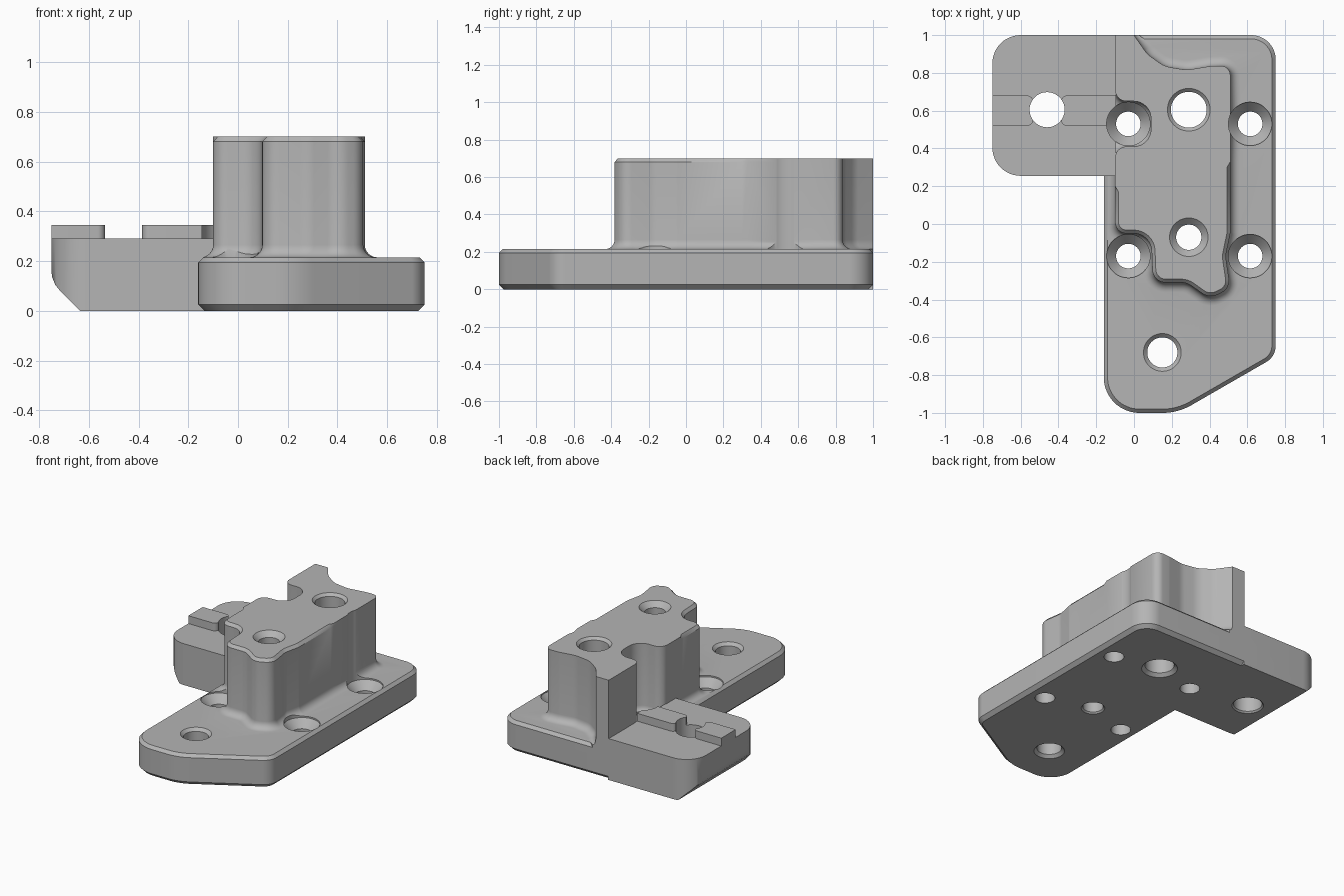
import bpy, bmesh, math
from mathutils import Vector

if "Cube" in bpy.data.objects:
    bpy.data.objects.remove(bpy.data.objects["Cube"])

grey = bpy.data.materials.new("machined_grey")
grey.use_nodes = True
grey.diffuse_color = (0.46, 0.46, 0.46, 1)
grey.node_tree.nodes["Principled BSDF"].inputs["Base Color"].default_value = grey.diffuse_color


def rounded(corners, steps=8):
    """Closed outline from (x, y, radius) corners, listed counter-clockwise."""
    out = []
    n = len(corners)
    for i, (x, y, r) in enumerate(corners):
        p = Vector((x, y))
        if not r:
            out.append(p)
            continue
        a = Vector(corners[i - 1][:2]) - p
        b = Vector(corners[(i + 1) % n][:2]) - p
        half = a.angle(b) / 2
        t = min(r / math.tan(half), 0.48 * a.length, 0.48 * b.length)
        r = t * math.tan(half)
        a.normalize()
        b.normalize()
        centre = p + (a + b).normalized() * r / math.sin(half)
        u, v = p + a * t - centre, p + b * t - centre
        sweep = u.angle(v)
        for k in range(steps + 1):
            f = k / steps
            out.append(centre + (u * math.sin((1 - f) * sweep) + v * math.sin(f * sweep)) / math.sin(sweep))
    return out


def circle(x, y, r, n=48):
    return [Vector((x + r * math.cos(k * math.tau / n), y + r * math.sin(k * math.tau / n))) for k in range(n)]


def offset(outline, amount):
    """Mitred offset; amount is a number or a rule on the point."""
    out = []
    n = len(outline)
    for i, p in enumerate(outline):
        d1 = (p - outline[i - 1]).normalized()
        d2 = (outline[(i + 1) % n] - p).normalized()
        n1, n2 = Vector((d1.y, -d1.x)), Vector((d2.y, -d2.x))
        d = amount(p) if callable(amount) else amount
        out.append(p + (n1 + n2) * d / max(0.3, 1 + n1.dot(n2)))
    return out


def loft(name, outline, levels, limit=None, upright=False):
    """Skin an outline through (height, offset) levels and cap both ends."""
    bm = bmesh.new()
    rings = []
    for z, d in levels:
        pts = offset(outline, d)
        if limit:
            pts = [limit(p) for p in pts]
        rings.append([bm.verts.new((p.x, z, p.y) if upright else (p.x, p.y, z)) for p in pts])
    for low, high in zip(rings, rings[1:]):
        for i in range(len(low)):
            bm.faces.new((low[i - 1], low[i], high[i], high[i - 1]))
    bm.faces.new(rings[0][::-1])
    bm.faces.new(rings[-1])
    bmesh.ops.recalc_face_normals(bm, faces=bm.faces)
    mesh = bpy.data.meshes.new(name)
    bm.to_mesh(mesh)
    bm.free()
    mesh.materials.append(grey)
    obj = bpy.data.objects.new(name, mesh)
    bpy.context.collection.objects.link(obj)
    return obj


def hole(x, y, profile):
    """Round cutter from a (height, radius) profile."""
    base = profile[0][1]
    cutter = loft("hole_cutter", circle(x, y, base), [(z, r - base) for z, r in profile])
    cutter.hide_render = True
    return cutter


# Base plate with a rounded nose and chamfered rims
plate = loft("mounting_bracket", rounded([
    (-0.16, -1.0, 0.31), (0.233, -1.0, 0.31), (0.75, -0.702, 0.1), (0.75, 1, 0.13), (-0.16, 1, 0)], 16),
    [(0, -0.025), (0.025, 0), (0.195, 0), (0.215, -0.02)])

# Side wing and its two guide ridges
wing = loft("side_wing", rounded([
    (-0.75, 0.255, 0.15), (-0.095, 0.255, 0), (-0.095, 1, 0), (-0.75, 1, 0.15)], 12), [(0, 0), (0.29, 0)])
ridge_outer = loft("outer_ridge", rounded([
    (-0.75, 0.52, 0), (-0.535, 0.52, 0.03), (-0.535, 0.68, 0.03), (-0.75, 0.68, 0)]), [(0.2, 0), (0.345, 0)])
ridge_inner = loft("inner_ridge", rounded([
    (-0.385, 0.52, 0.03), (-0.095, 0.52, 0), (-0.095, 0.68, 0), (-0.385, 0.68, 0.03)]), [(0.2, 0), (0.345, 0)])

# Tower with clearance notches, a filleted foot and a partly chamfered top
tower_outline = rounded([
    (-0.1, 1, 0), (-0.1, 0.65, 0.06), (0.09, 0.65, 0.11), (0.09, 0.41, 0.11), (-0.1, 0.41, 0.06),
    (-0.1, 0.2, 0), (-0.1, 0.17, 0), (-0.1, -0.05, 0.06), (0.09, -0.05, 0.1), (0.1, -0.31, 0.07),
    (0.28, -0.31, 0.1), (0.4, -0.395, 0.08), (0.51, -0.34, 0.07), (0.485, -0.17, 0.1), (0.51, -0.05, 0.06),
    (0.51, 0.3, 0), (0.51, 0.33, 0), (0.51, 0.84, 0.08), (0.4, 0.835, 0.08), (0.28, 0.815, 0.15),
    (0.16, 0.835, 0.15), (0.07, 0.9, 0.15), (0.0, 1, 0)])
foot = 0.05
levels = [(0.18, foot)]
for k in range(7):
    a = k * math.pi / 12
    levels.append((0.215 + foot * (1 - math.cos(a)), foot * (1 - math.sin(a))))
levels += [(0.68, 0), (0.70, lambda p: -0.018 if p.y < (0.31 if p.x > 0.3 else 0.18) else 0)]
tower = loft("tower", tower_outline, levels, lambda p: Vector((max(p.x, -0.14), min(p.y, 1))))

# Sloped underside of the wing
slope = loft("wing_slope_cutter", [Vector(p) for p in (
    (-0.9, -0.05), (-0.585, -0.05), (-0.635, 0), (-0.715, 0.08), (-0.735, 0.105), (-0.747, 0.135),
    (-0.751, 0.165), (-0.9, 0.165))], [(0, 0), (1.2, 0)], upright=True)
slope.hide_render = True

# Countersunk fixing holes, tower bores, nose hole and wing hole
cutters = [slope]
for x in (-0.03, 0.615):
    for y in (-0.17, 0.53):
        cutters.append(hole(x, y, [(-0.1, 0.065), (0.15, 0.065), (0.205, 0.115), (0.9, 0.115)]))
cutters += [
    hole(0.29, 0.605, [(-0.02, 0.137), (0.022, 0.095), (0.682, 0.095), (0.72, 0.133)]),
    hole(0.29, -0.07, [(-0.02, 0.097), (0.01, 0.067), (0.665, 0.067), (0.72, 0.122)]),
    hole(0.15, -0.68, [(-0.02, 0.12), (0.02, 0.08), (0.195, 0.08), (0.24, 0.125)]),
    hole(-0.46, 0.605, [(-0.02, 0.123), (0.01, 0.093), (0.5, 0.093)])]

# Merge the solids, then cut the openings
bpy.ops.object.select_all(action="DESELECT")
bpy.context.view_layer.objects.active = plate
plate.select_set(True)
steps = [("UNION", o) for o in (wing, ridge_outer, ridge_inner, tower)] + [("DIFFERENCE", o) for o in cutters]
for operation, part in steps:
    mod = plate.modifiers.new(part.name, "BOOLEAN")
    mod.operation = operation
    mod.solver = "EXACT"
    mod.object = part
    bpy.ops.object.modifier_apply(modifier=mod.name)
    bpy.data.objects.remove(part)

bpy.ops.object.shade_smooth_by_angle(angle=math.radians(30))
